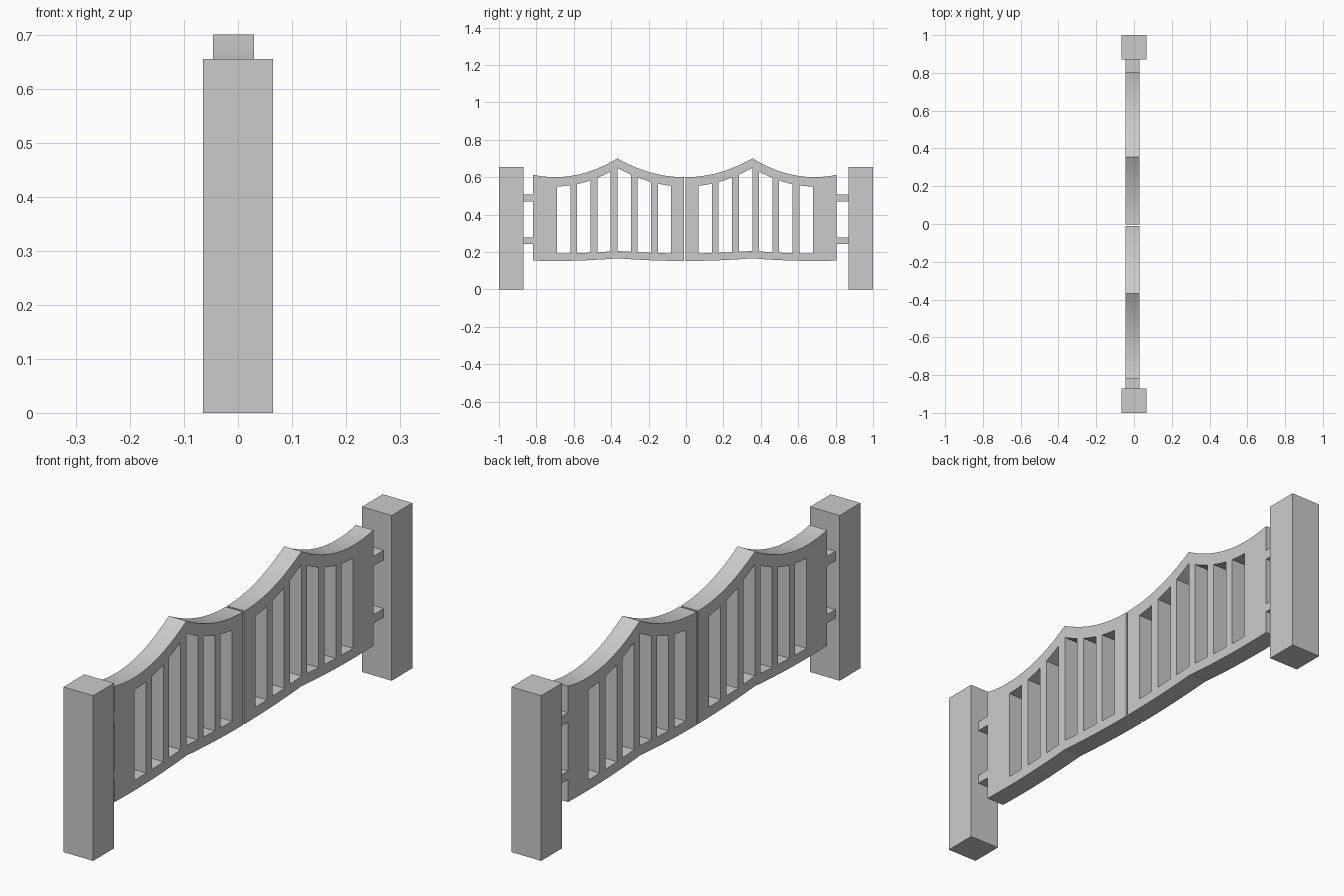
import bpy, bmesh

if "Cube" in bpy.data.objects:
    bpy.data.objects.remove(bpy.data.objects["Cube"])

X0, X1 = -0.046, 0.030          # gate thickness range
INNER, OUTER, PEAK = -0.002, 0.805, 0.355
RAIL_TOP, RAIL_BOTTOM = 0.05, 0.04
HOLE_W, PITCH, FIRST = 0.072, 0.1078, 0.067
LEFT_SHIFT = -0.012             # left leaf is mirrored, then nudged outward


def rise(y):
    """Two sweeping arcs meeting in a peak (0..1)."""
    if y <= PEAK:
        return (y / PEAK) ** 2
    return ((y - 0.687) / (0.687 - PEAK)) ** 2


def levels(y):
    bottom = 0.152 + 0.014 * rise(y)
    top = 0.60 + 0.10 * rise(y)
    return bottom, bottom + RAIL_BOTTOM, top - RAIL_TOP, top


def finish(bm, name):
    bmesh.ops.recalc_face_normals(bm, faces=bm.faces)
    mesh = bpy.data.meshes.new(name)
    bm.to_mesh(mesh)
    bm.free()
    obj = bpy.data.objects.new(name, mesh)
    bpy.context.collection.objects.link(obj)
    return obj


def box(name, x0, x1, y0, y1, z0, z1):
    bm = bmesh.new()
    bmesh.ops.create_cube(bm, size=1)
    for v in bm.verts:
        v.co.x = x0 if v.co.x < 0 else x1
        v.co.y = y0 if v.co.y < 0 else y1
        v.co.z = z0 if v.co.z < 0 else z1
    return finish(bm, name)


def gate_leaf(name, side, shift):
    # Stations across the leaf: hole edges plus steps between them
    edges = [INNER]
    for i in range(6):
        start = FIRST + i * PITCH
        edges += [start, PEAK if i == 2 else start + HOLE_W]
    edges.append(OUTER)
    stations = []               # (position, next cell is a hole)
    for i in range(len(edges) - 1):
        is_hole = i % 2 == 1
        steps = 4 if is_hole or i in (0, 12) else 2
        for k in range(steps):
            stations.append((edges[i] + (edges[i + 1] - edges[i]) * k / steps, is_hole))
    stations.append((OUTER, False))

    bm = bmesh.new()
    cols = [[bm.verts.new((X0, side * y + shift, z)) for z in levels(y)]
            for y, _ in stations]
    for i in range(len(cols) - 1):
        for row in range(3):
            if row == 1 and stations[i][1]:
                continue
            a, b = cols[i], cols[i + 1]
            bm.faces.new((a[row], b[row], b[row + 1], a[row + 1]))
    # Remove unused points, then give the leaf its thickness
    result = bmesh.ops.extrude_face_region(bm, geom=bm.faces[:], use_keep_orig=True)
    for v in result["geom"]:
        if isinstance(v, bmesh.types.BMVert):
            v.co.x = X1
    return finish(bm, name)


for label, side, shift in (("right", 1, 0.0), ("left", -1, LEFT_SHIFT)):
    # Square gate post
    lo, hi = sorted((side * 0.87, side * 1.0))
    box(label + "_post", -0.065, 0.065, lo, hi, 0, 0.655)
    # Barred leaf
    gate_leaf(label + "_gate_leaf", side, shift)
    # Hinge blocks
    lo, hi = sorted((side * OUTER + shift, side * 0.87))
    box(label + "_upper_hinge", X0, X1, lo, hi, 0.47, 0.508)
    box(label + "_lower_hinge", X0, X1, lo, hi, 0.243, 0.277)
